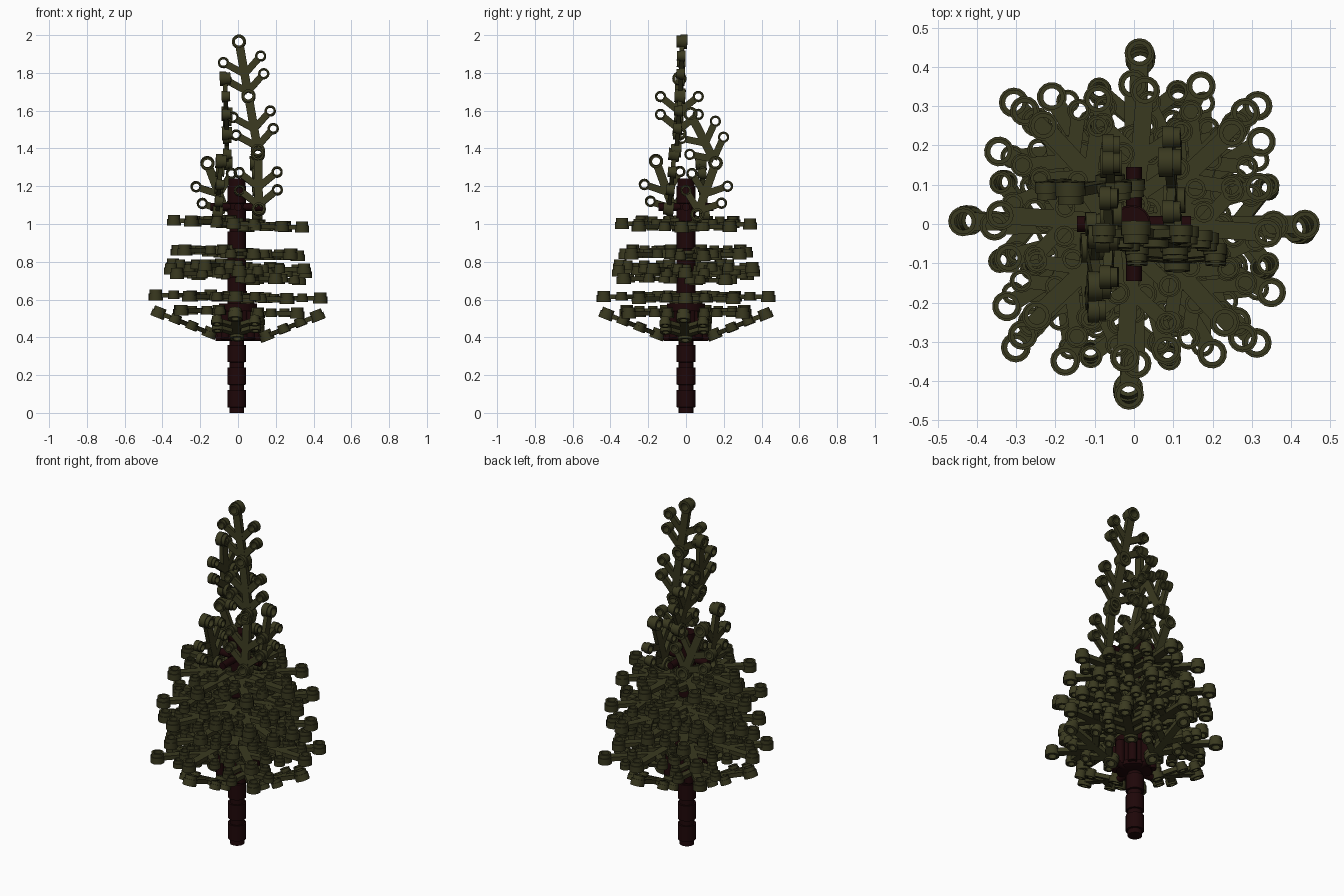
import bpy, bmesh, random
from math import radians, sin, cos, pi
from mathutils import Vector, Matrix

random.seed(4)
cube = bpy.data.objects.get("Cube")
if cube:
    bpy.data.objects.remove(cube, do_unlink=True)


def material(name, color):
    m = bpy.data.materials.new(name)
    m.use_nodes = True
    m.diffuse_color = color
    bsdf = next(n for n in m.node_tree.nodes if n.type == 'BSDF_PRINCIPLED')
    bsdf.inputs["Base Color"].default_value = color
    bsdf.inputs["Roughness"].default_value = 0.6
    return m


olive = material("dark olive", (0.042, 0.041, 0.014, 1))
brown = material("dark brown", (0.013, 0.002, 0.0025, 1))


def lathe(bm, profile, center=(0, 0, 0), closed=False, sides=16):
    """Revolve (radius, height) points around z; open profiles get end caps."""
    rings = []
    for r, z in profile:
        rings.append([bm.verts.new((center[0] + r * cos(2 * pi * i / sides),
                                    center[1] + r * sin(2 * pi * i / sides),
                                    center[2] + z)) for i in range(sides)])
    pairs = list(zip(rings, rings[1:]))
    if closed:
        pairs.append((rings[-1], rings[0]))
    else:
        bm.faces.new(list(reversed(rings[0])))
        bm.faces.new(rings[-1])
    for a, b in pairs:
        for i in range(sides):
            j = (i + 1) % sides
            bm.faces.new((a[i], a[j], b[j], b[i]))


def bar(bm, a, b, width, thick):
    """Flat box running from a to b in the xy plane."""
    a, b = Vector(a), Vector(b)
    d = b - a
    turn = Matrix.Rotation(Vector((1, 0)).angle_signed(d.xy) * -1, 4, 'Z')
    size = Matrix.Diagonal((d.length, width, thick, 1))
    bmesh.ops.create_cube(bm, size=1, matrix=Matrix.Translation((a + b) / 2) @ turn @ size)


def make_mesh(name, bm, mat):
    bmesh.ops.recalc_face_normals(bm, faces=bm.faces)
    me = bpy.data.meshes.new(name)
    bm.to_mesh(me)
    bm.free()
    me.materials.append(mat)
    return me


def add_object(name, me, matrix=Matrix()):
    ob = bpy.data.objects.new(name, me)
    bpy.context.collection.objects.link(ob)
    ob.matrix_world = matrix
    return ob


def smooth(ob):
    bpy.ops.object.select_all(action='DESELECT')
    ob.select_set(True)
    bpy.context.view_layer.objects.active = ob
    bpy.ops.object.shade_smooth_by_angle(angle=radians(40))


# Branch piece: a stem along y with a ring at each end and four side rings
LENGTH = 0.29


def ring(bm, x, y, outer, inner, low, high):
    """Hollow stud: a wide lower part with a slightly narrower rim on top."""
    lathe(bm, [(outer, low), (outer, high * 0.3), (outer * 0.86, high * 0.3),
               (outer * 0.86, high), (inner, high), (inner, low)],
          (x, y, 0), closed=True)


bm = bmesh.new()
bar(bm, (0, 0.03, 0), (0, LENGTH - 0.03, 0), 0.045, 0.024)
ring(bm, 0, 0, 0.038, 0.022, -0.025, 0.03)
ring(bm, 0, LENGTH, 0.038, 0.022, -0.027, 0.03)
for side in (-1, 1):
    for y in (0.1, 0.195):
        root = Vector((0, y - 0.08, 0))
        end = Vector((side * 0.1, y, 0))
        bar(bm, root, end - (end - root).normalized() * 0.022, 0.036, 0.022)
        ring(bm, end.x, end.y, 0.03, 0.018, -0.02, 0.025)
branch_mesh = make_mesh("branch", bm, olive)


def branch(name, base, tip, normal):
    """Place a branch from base towards tip, its flat side facing normal."""
    base = Vector(base)
    y = (Vector(tip) - base).normalized()
    x = y.cross(Vector(normal)).normalized()
    z = x.cross(y)
    m = Matrix((x, y, z)).transposed().to_4x4()
    return add_object(name, branch_mesh, Matrix.Translation(base) @ m)


# Flat tiers: height, tip radius, start angle, rise to the tip, sideways tilt of the tier
tiers = [
    (0.415, 0.44, -1, 0.115, 0.008),
    (0.535, 0.435, 45, 0.0, 0.01),
    (0.615, 0.435, -1, 0.0, 0.008),
    (0.61, 0.36, 45, 0.0, 0.008),
    (0.72, 0.385, 32, 0.0, 0.02),
    (0.75, 0.355, 0, 0.0, 0.01),
    (0.775, 0.39, 63, 0.0, 0.015),
    (0.85, 0.40, 45, 0.0, 0.015),
    (0.845, 0.33, 15, 0.0, 0.015),
    (1.0, 0.34, -5, 0.0, 0.018),
    (1.0, 0.34, 43, 0.0, 0.02),
]
for t, (z, tip_r, start, rise, tilt) in enumerate(tiers):
    for k in range(4):
        a = radians(start + 90 * k + random.uniform(-1.5, 1.5))
        out = Vector((cos(a), sin(a), 0))
        low = z - tilt * cos(a)
        base = out * (tip_r - LENGTH) + Vector((0, 0, low))
        tip = out * tip_r + Vector((0, 0, low + rise))
        branch(f"tier_{t + 1}_branch_{k + 1}", base, tip, (0, 0, 1))

# Upright branches of the crown
upright = [
    ((0.055, -0.03, 1.68), (0.005, -0.02, 1.965), 'Y'),
    ((0.105, -0.05, 1.39), (0.055, -0.03, 1.68), 'Y'),
    ((0.11, -0.09, 1.08), (0.105, -0.06, 1.39), 'Y'),
    ((-0.06, 0.10, 1.05), (-0.165, 0.08, 1.33), 'Y'),
    ((-0.06, -0.035, 1.48), (-0.07, -0.035, 1.77), 'X'),
    ((-0.06, 0.155, 1.325), (-0.06, 0.02, 1.59), 'X'),
    ((0.10, 0.06, 1.05), (0.09, 0.16, 1.33), 'X'),
    ((-0.11, -0.06, 1.06), (-0.09, -0.165, 1.35), 'X'),
]
for i, (base, tip, axis) in enumerate(upright):
    normal = (1, 0, 0) if axis == 'X' else (0, -1, 0)
    top = branch(f"crown_branch_{i + 1}", base, tip, normal)
smooth(top)

# Trunk: stacked round bricks with a narrow foot, and a stud on top
bm = bmesh.new()
BRICK = 0.12
profile = []
for i in range(10):
    z = i * BRICK
    profile += [(0.039, z), (0.039, z + 0.028), (0.049, z + 0.03), (0.049, z + BRICK)]
profile += [(0.045, 10 * BRICK), (0.045, 10 * BRICK + 0.04)]
lathe(bm, profile, (-0.006, 0, 0))
smooth(add_object("trunk", make_mesh("trunk", bm, brown)))

# Collar with upright pegs that carries the lowest branches
bm = bmesh.new()
lathe(bm, [(0.06, 0.38), (0.095, 0.39), (0.095, 0.415), (0.085, 0.42),
           (0.085, 0.54), (0.1, 0.54), (0.1, 0.58), (0.06, 0.58)])
for k in range(8):
    a = pi / 4 * k
    lathe(bm, [(0.024, 0.4), (0.024, 0.54)], (0.095 * cos(a), 0.095 * sin(a), 0), sides=10)
smooth(add_object("trunk_collar", make_mesh("trunk_collar", bm, brown)))

# Crossed holder bars in the collar and under the crown
for name, z, reach in (("collar_holder", 0.4, 0.12), ("lower_holder", 0.61, 0.14),
                       ("crown_holder", 1.09, 0.145)):
    bm = bmesh.new()
    lathe(bm, [(0.02, -reach), (0.02, reach)], sides=12)
    me = make_mesh(name, bm, brown)
    for axis in 'XY':
        spin = Matrix.Translation((0, 0, z)) @ Matrix.Rotation(pi / 2, 4, axis)
        ob = add_object(f"{name}_{axis.lower()}", me, spin)
    smooth(ob)
